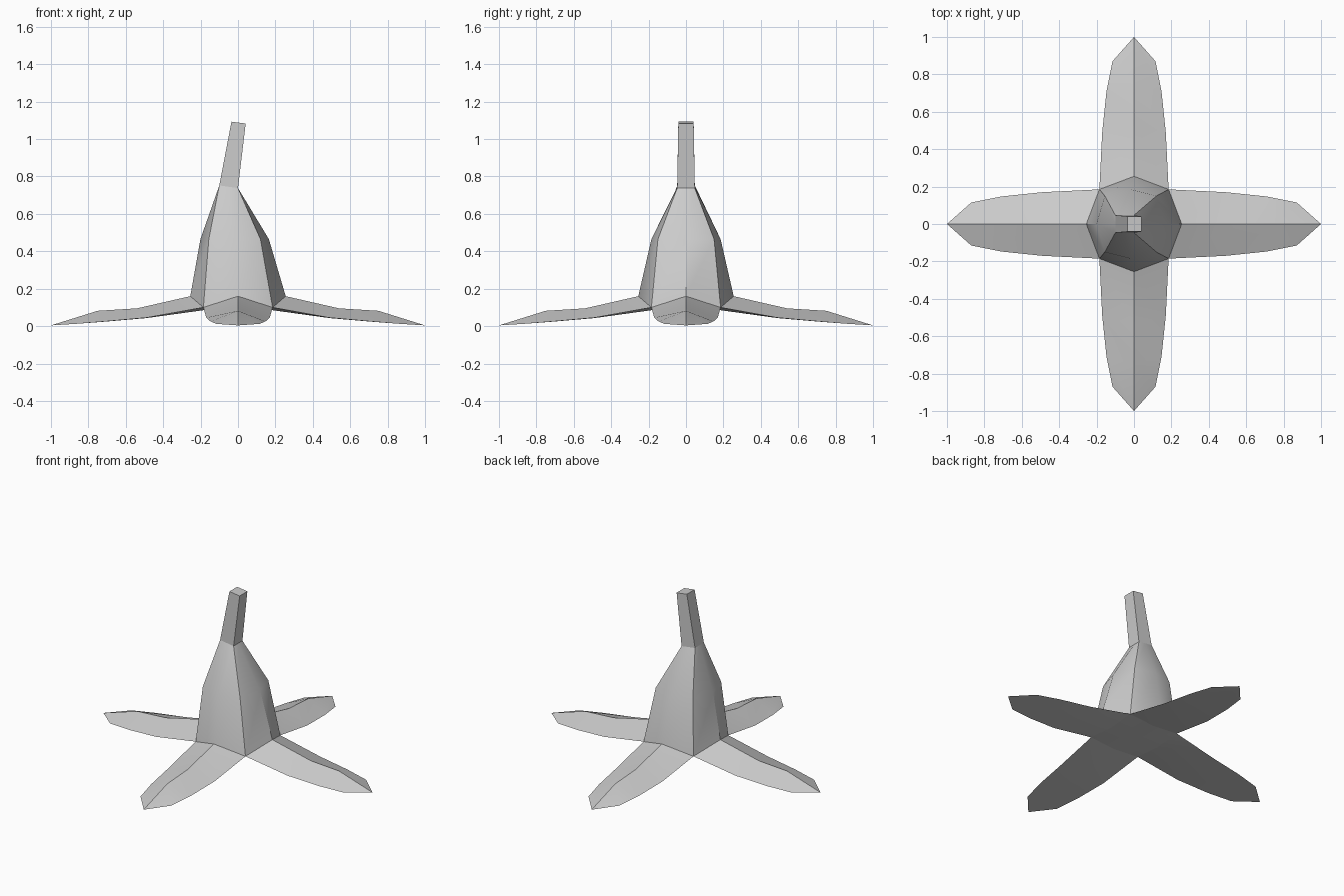
import bpy, bmesh, math
from mathutils import Matrix

if "Cube" in bpy.data.objects:
    bpy.data.objects.remove(bpy.data.objects["Cube"])

grey = bpy.data.materials.new("plain grey")
grey.diffuse_color = (0.6, 0.6, 0.6, 1)
grey.use_nodes = True
grey.node_tree.nodes["Principled BSDF"].inputs["Base Color"].default_value = grey.diffuse_color


def finish(name, bm, angle):
    bmesh.ops.remove_doubles(bm, verts=bm.verts, dist=1e-4)
    bmesh.ops.recalc_face_normals(bm, faces=bm.faces)
    me = bpy.data.meshes.new(name)
    bm.to_mesh(me)
    bm.free()
    me.materials.append(grey)
    ob = bpy.data.objects.new(name, me)
    bpy.context.collection.objects.link(ob)
    bpy.ops.object.select_all(action='DESELECT')
    ob.select_set(True)
    bpy.context.view_layer.objects.active = ob
    bpy.ops.object.shade_smooth_by_angle(angle=math.radians(angle))
    return ob


def ring(bm, cx, mx, my, kx, ky, z_mid, z_corner, tilt=0):
    # eight points: four side middles alternating with four corners
    pts = []
    for sx, sy in [(1, 0), (1, 1), (0, 1), (-1, 1), (-1, 0), (-1, -1), (0, -1), (1, -1)]:
        corner = sx and sy
        x = sx * (kx if corner else mx)
        y = sy * (ky if corner else my)
        z = (z_corner if corner else z_mid) - tilt * sx
        pts.append(bm.verts.new((cx + x, y, z)))
    return pts


def loft(bm, rings):
    for a, b in zip(rings, rings[1:]):
        for i in range(8):
            j = (i + 1) % 8
            bm.faces.new((a[i], a[j], b[j], b[i]))


# fruit body: tapering eight-sided shell leaning to one side
bm = bmesh.new()
foot = ring(bm, 0, 0.255, 0.255, 0.185, 0.185, 0.16, 0.10)
waist = ring(bm, -0.018, 0.183, 0.185, 0.138, 0.15, 0.465, 0.465)
neck = ring(bm, -0.05, 0.05, 0.047, 0.05, 0.047, 0.745, 0.745, 0.007)
loft(bm, [foot, waist, neck])
bm.faces.new(neck)
# closed underside between the peel roots
under = ring(bm, 0, 0.185, 0.185, 0.185, 0.185, 0.085, 0.10)
centre = bm.verts.new((0, 0, 0.085))
for i in range(8):
    bm.faces.new((under[(i + 1) % 8], under[i], centre))
finish("fruit_body", bm, 39)

# stem: slightly tapering leaning square post
bm = bmesh.new()
low = ring(bm, -0.05, 0.05, 0.047, 0.05, 0.047, 0.745, 0.745, 0.007)
top = ring(bm, 0.003, 0.038, 0.041, 0.038, 0.041, 1.088, 1.088, 0.005)
loft(bm, [low, top])
bm.faces.new(top)
finish("stem", bm, 30)

# peel strips: (edge x, half width, edge z), ridge (x, z), lower middle (x, z)
stations = [
    ((0.185, 0.185, 0.10), (0.255, 0.16), (0.185, 0.085)),
    ((0.49, 0.17, 0.045), (0.54, 0.095), (0.49, 0.043)),
    ((0.71, 0.147, 0.025), (0.75, 0.082), (0.71, 0.024)),
    ((0.87, 0.115, 0.012), (1.0, 0.004), (1.0, 0.004)),
]
for k, name in enumerate(["right", "back", "left", "front"]):
    bm = bmesh.new()
    rows = []
    for (ex, hw, ez), (rx, rz), (ux, uz) in stations:
        rows.append([bm.verts.new(p) for p in
                     ((ex, -hw, ez), (rx, 0, rz), (ex, hw, ez), (ux, 0, uz))])
    for a, b in zip(rows, rows[1:]):
        for i in range(4):
            j = (i + 1) % 4
            bm.faces.new((a[i], a[j], b[j], b[i]))
    bm.transform(Matrix.Rotation(k * math.pi / 2, 4, 'Z'))
    finish("peel_" + name, bm, 28)
